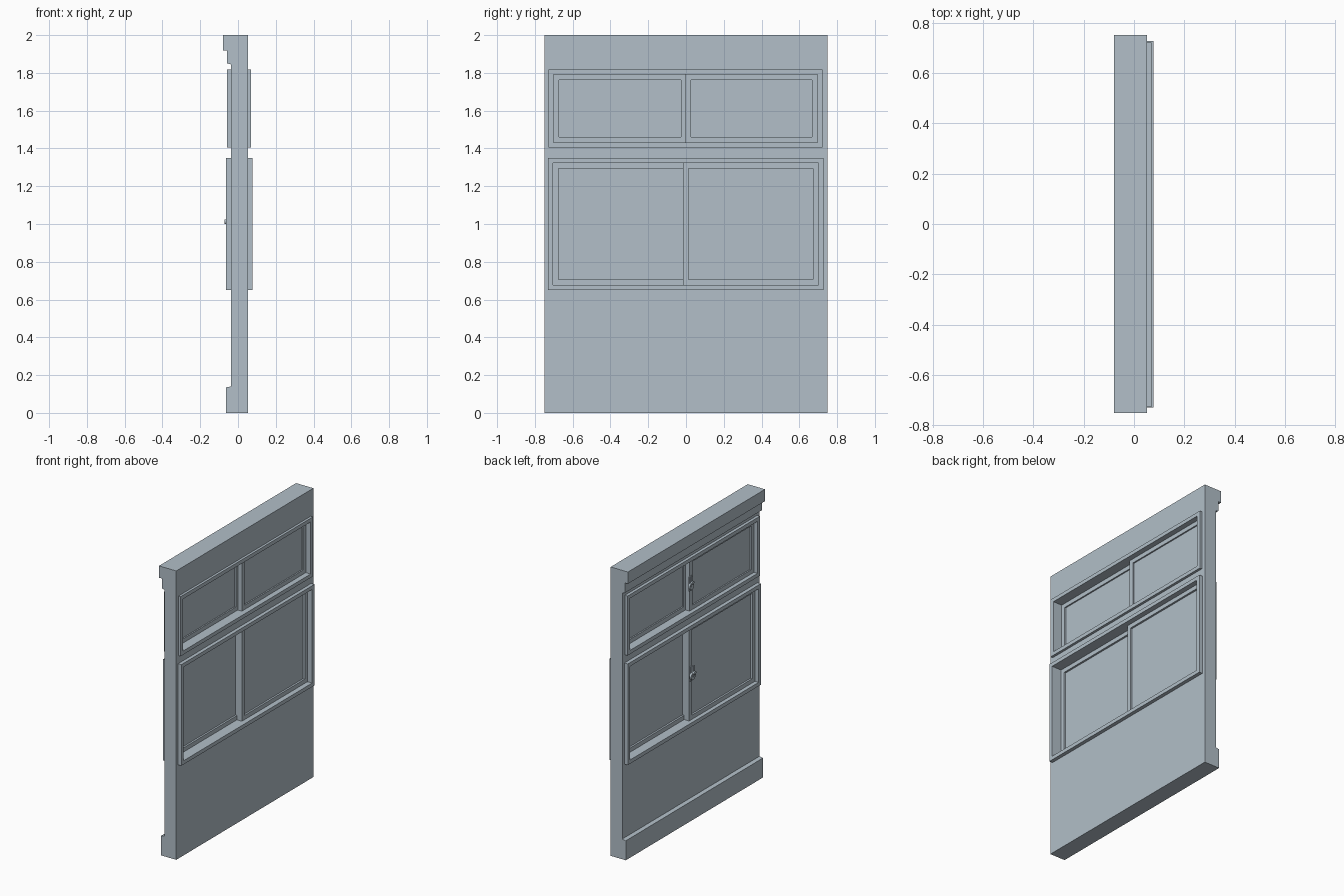
import bpy, bmesh, math
from mathutils import Matrix

if "Cube" in bpy.data.objects:
    bpy.data.objects.remove(bpy.data.objects["Cube"])

paint = bpy.data.materials.new("pale_blue_grey")
paint.diffuse_color = (0.445, 0.52, 0.58, 1)
paint.use_nodes = True
paint.node_tree.nodes["Principled BSDF"].inputs["Base Color"].default_value = paint.diffuse_color


def finish(name, bm):
    bmesh.ops.recalc_face_normals(bm, faces=bm.faces)
    me = bpy.data.meshes.new(name)
    bm.to_mesh(me)
    bm.free()
    me.materials.append(paint)
    ob = bpy.data.objects.new(name, me)
    bpy.context.collection.objects.link(ob)
    return ob


def add_box(bm, x, y, z):
    vs = bmesh.ops.create_cube(bm, size=1)["verts"]
    for v in vs:
        v.co = [(a + b) / 2 + c * (b - a) for (a, b), c in zip((x, y, z), v.co)]


def box(name, x, y, z):
    bm = bmesh.new()
    add_box(bm, x, y, z)
    return finish(name, bm)


def ring(name, x, y, z, w):
    """Rectangular frame in the yz plane with border w and depth x."""
    bm = bmesh.new()
    loops = []
    for xx in x:
        for d in (0, w):
            loops.append([bm.verts.new((xx, a, b)) for a, b in (
                (y[0] + d, z[0] + d), (y[1] - d, z[0] + d),
                (y[1] - d, z[1] - d), (y[0] + d, z[1] - d))])
    o0, i0, o1, i1 = loops
    for a, b in ((o0, i0), (i0, i1), (i1, o1), (o1, o0)):
        for k in range(4):
            n = (k + 1) % 4
            bm.faces.new((a[k], a[n], b[n], b[k]))
    return finish(name, bm)


def latch(name, x, z, depth):
    """Crescent latch: plate, round cam, lever and finger knob facing -x."""
    bm = bmesh.new()
    add_box(bm, (x - 0.2 * depth, x + 0.002), (-0.013, 0.013), (z - 0.05, z + 0.05))
    for zz, r, a, b in ((z - 0.015, 0.024, 0.2, 0.6), (z + 0.012, 0.012, 0.6, 1.0)):
        m = Matrix.Translation((x - depth * (a + b) / 2, 0, zz)) @ Matrix.Rotation(math.pi / 2, 4, 'Y')
        bmesh.ops.create_cone(bm, cap_ends=True, segments=16, radius1=r, radius2=r,
                              depth=depth * (b - a), matrix=m)
    add_box(bm, (x - 0.75 * depth, x - 0.45 * depth), (-0.008, 0.008), (z - 0.015, z + 0.06))
    return finish(name, bm)


# wall with stepped cornice and skirting, one profile extruded along y
profile = [(0.052, 0), (0.052, 2), (-0.08, 2), (-0.08, 1.918), (-0.058, 1.918),
           (-0.058, 1.85), (-0.037, 1.845), (-0.037, 0.14), (-0.064, 0.135), (-0.064, 0)]
bm = bmesh.new()
face = bm.faces.new([bm.verts.new((x, -0.75, z)) for x, z in profile])
new = bmesh.ops.extrude_face_region(bm, geom=[face])["geom"]
bmesh.ops.translate(bm, vec=(0, 1.5, 0), verts=[v for v in new if isinstance(v, bmesh.types.BMVert)])
wall = finish("wall", bm)

# windows: label, frame x, y, z, inner sash x, outer sash x, half overlap, latch z, latch depth
windows = [
    ("lower", (-0.063, 0.077), (-0.73, 0.727), (0.65, 1.35), (-0.035, 0.003), (0.003, 0.041), 0.016, 1.0, 0.036),
    ("upper", (-0.058, 0.069), (-0.727, 0.722), (1.405, 1.817), (-0.03, 0.001), (0.001, 0.032), 0.004, 1.62, 0.026),
]
border = 0.026
for label, fx, fy, fz, inner, outer, lap, lz, ld in windows:
    # opening in the wall
    cutter = box("cutter", (-0.2, 0.2), (fy[0] + 0.013, fy[1] - 0.013), (fz[0] + 0.013, fz[1] - 0.013))
    cutter.hide_render = True
    mod = wall.modifiers.new("opening", 'BOOLEAN')
    mod.object = cutter
    mod.solver = 'EXACT'
    bpy.context.view_layer.objects.active = wall
    bpy.ops.object.modifier_apply(modifier=mod.name)
    bpy.data.objects.remove(cutter)

    ring(label + "_window_frame", fx, fy, fz, border)
    # two sliding sashes on separate tracks
    e = border - 0.001
    z = (fz[0] + e, fz[1] - e)
    for side, x, y in (("inner", inner, (fy[0] + e, lap)), ("outer", outer, (-lap, fy[1] - e))):
        ring(f"{label}_{side}_sash", x, y, z, 0.03)
        mid = (x[0] + x[1]) / 2
        box(f"{label}_{side}_glass", (mid - 0.006, mid + 0.006),
            (y[0] + 0.025, y[1] - 0.025), (z[0] + 0.025, z[1] - 0.025))
    latch(label + "_latch", inner[0], lz, ld)
